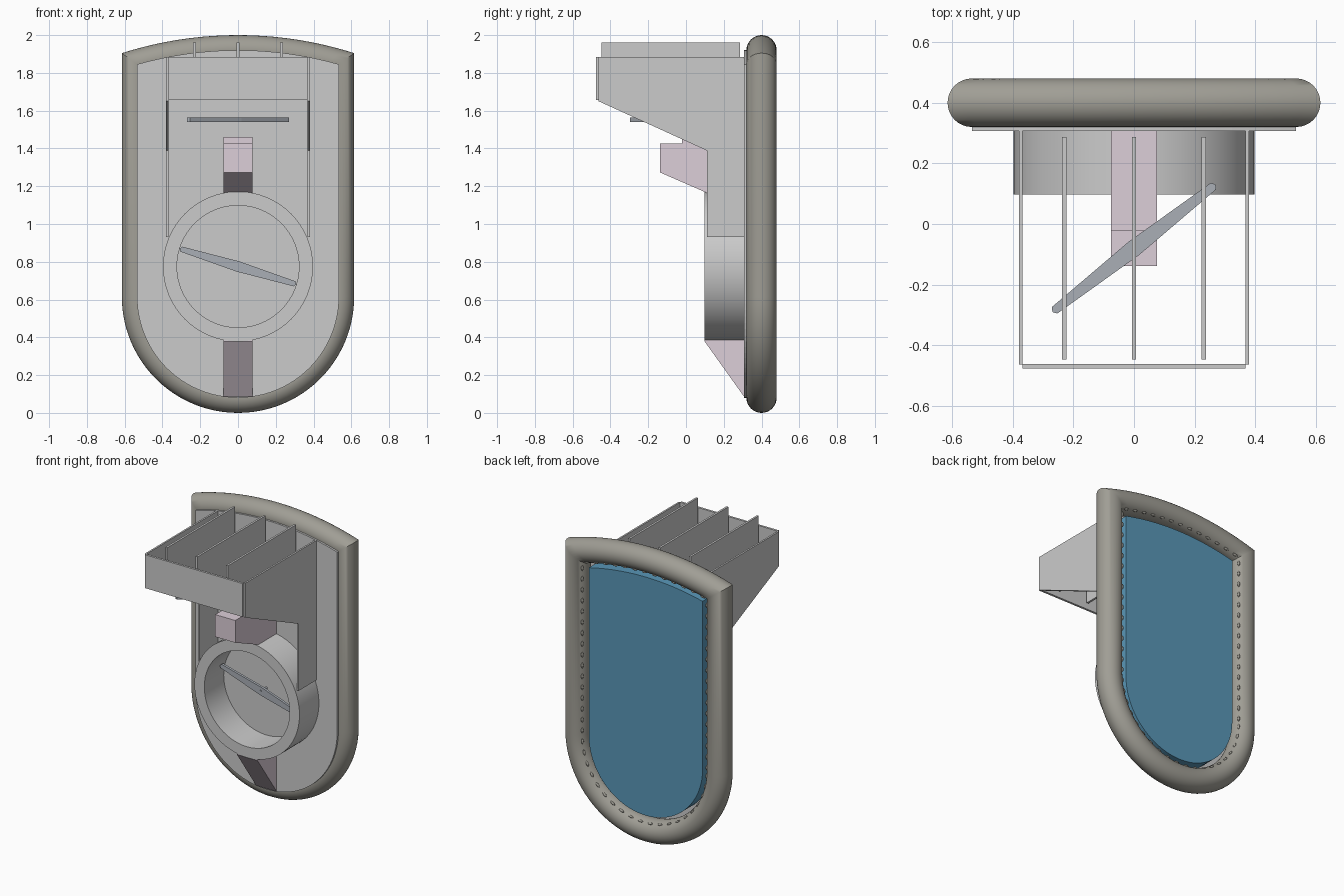
import bpy, bmesh, math
from math import sin, cos, pi, sqrt
from mathutils import Vector, Matrix

if "Cube" in bpy.data.objects:
    bpy.data.objects.remove(bpy.data.objects["Cube"])


def material(name, col):
    m = bpy.data.materials.new(name)
    m.diffuse_color = (*col, 1)
    m.use_nodes = True
    m.node_tree.nodes["Principled BSDF"].inputs["Base Color"].default_value = m.diffuse_color
    return m


OLIVE = material("tube_grey", (0.35, 0.34, 0.30))
PINK = material("pale_pink", (0.72, 0.62, 0.69))
BLUE = material("pane_blue", (0.10, 0.31, 0.48))
STEEL = material("needle_grey", (0.40, 0.43, 0.47))


def finish(name, bm, mat=None, smooth=False):
    bmesh.ops.recalc_face_normals(bm, faces=bm.faces)
    me = bpy.data.meshes.new(name)
    bm.to_mesh(me)
    bm.free()
    ob = bpy.data.objects.new(name, me)
    bpy.context.collection.objects.link(ob)
    if mat:
        me.materials.append(mat)
    if smooth:
        bpy.ops.object.select_all(action='DESELECT')
        ob.select_set(True)
        bpy.context.view_layer.objects.active = ob
        bpy.ops.object.shade_smooth_by_angle(angle=math.radians(35))
    return ob


def loft(bm, loops, close):
    rings = [[bm.verts.new(p) for p in lp] for lp in loops]
    pairs = list(zip(rings, rings[1:] + rings[:1]))
    for a, b in (pairs if close else pairs[:-1]):
        n = len(a)
        for i in range(n):
            bm.faces.new((a[i], a[(i + 1) % n], b[(i + 1) % n], b[i]))
    return rings


def prism(name, pts, axis, lo, hi, mat=None, smooth=False):
    """Extrude a 2D outline along an axis from lo to hi."""
    place = {'x': lambda a, b, t: (t, a, b),
             'y': lambda a, b, t: (a, t, b),
             'z': lambda a, b, t: (a, b, t)}[axis]
    bm = bmesh.new()
    rings = loft(bm, [[place(a, b, t) for a, b in pts] for t in (lo, hi)], False)
    for r in rings:
        bm.faces.new(r)
    return finish(name, bm, mat, smooth)


def rect(a0, a1, b0, b1):
    return [(a0, b0), (a1, b0), (a1, b1), (a0, b1)]


def outline(d):
    """Shield outline in x,z inset by d: round bottom, straight sides, arched top."""
    r, R, cz = 0.535 - d, 1.95 - d, -0.03
    pts = [(r * cos(a), 0.615 + r * sin(a))
           for a in (pi + pi * i / 48 for i in range(49))]
    half = math.asin(r / R)
    pts += [(R * sin(t), cz + R * cos(t))
            for t in (half - 2 * half * i / 20 for i in range(21))]
    return pts


def needle(half, mid, end, angle, cx, cy):
    pts = [(-half, 0), (-half * .97, -end), (0, -mid), (half * .97, -end),
           (half, 0), (half * .97, end), (0, mid), (-half * .97, end)]
    c, s = cos(angle), sin(angle)
    return [(cx + a * c - b * s, cy + a * s + b * c) for a, b in pts]


# padded tube frame, mitred at the top corners
bm = bmesh.new()
loft(bm, [[(x, 0.40 + 0.08 * sin(t), z) for x, z in outline(0.08 * cos(t))]
          for t in (2 * pi * i / 32 for i in range(32))], True)
finish("tube_frame", bm, OLIVE, True)

# backing plate and rear pane
prism("front_plate", outline(0.0), 'y', 0.307, 0.322)
prism("rear_pane", outline(0.105), 'y', 0.318, 0.435, BLUE)

# row of small studs around the rear inner side of the tube
bm = bmesh.new()
path = [Vector((x, 0.448, z)) for x, z in outline(0.064)]
step, dist = 0.074, 0.03
for a, b in zip(path, path[1:] + path[:1]):
    seg = (b - a).length
    while dist < seg:
        tangent = (b - a).normalized()
        rot = tangent.to_track_quat('X', 'Y').to_matrix().to_4x4()
        m = Matrix.Translation(a + tangent * dist) @ rot @ Matrix.Diagonal((0.019, 0.008, 0.008, 1))
        bmesh.ops.create_uvsphere(bm, u_segments=8, v_segments=6, radius=1, matrix=m)
        dist += step
    dist -= seg
finish("rear_studs", bm, OLIVE, True)

# dial ring with its needle
bm = bmesh.new()
loft(bm, [[(r * cos(a), y, 0.775 + r * sin(a)) for a in (2 * pi * i / 64 for i in range(64))]
          for r, y in ((0.397, 0.31), (0.397, 0.097), (0.323, 0.097), (0.323, 0.31))], True)
finish("dial_ring", bm, None, True)
prism("dial_needle", needle(0.323, 0.028, 0.014, -math.radians(17), 0, 0.775),
      'y', 0.245, 0.262, STEEL)
prism("needle_pin", [(0.007 * cos(pi * i / 6), 0.775 + 0.007 * sin(pi * i / 6)) for i in range(12)],
      'y', 0.242, 0.31, STEEL)

# support blocks above and below the ring
prism("upper_block", [(0.308, 1.165), (0.11, 1.165), (-0.138, 1.273), (-0.138, 1.425),
                      (-0.022, 1.425), (-0.022, 1.46), (0.308, 1.46)], 'x', -0.076, 0.076, PINK)
prism("lower_block", [(0.099, 0.378), (0.308, 0.085), (0.308, 0.40), (0.099, 0.40)],
      'x', -0.078, 0.078, PINK)

# overhanging hood: side plates, front plate and fins
side = [(-0.463, 1.885), (0.308, 1.885), (0.308, 0.93), (0.112, 0.93),
        (0.112, 1.388), (-0.463, 1.65)]
for label, s in (("left", -1), ("right", 1)):
    prism(label + "_hood_side", side, 'x', s * 0.368, s * 0.380)
prism("hood_front", rect(-0.368, 0.368, 1.657, 1.885), 'y', -0.477, -0.462)
for i, x in enumerate((-0.23, 0, 0.23)):
    prism("hood_fin_%d" % (i + 1), rect(-0.447, 0.287, 1.69, 1.96), 'x', x - 0.007, x + 0.007)

# flat horizontal needle under the hood
prism("hood_needle", needle(0.342, 0.028, 0.014, math.radians(38), 0, -0.08),
      'z', 1.54, 1.563, STEEL)
